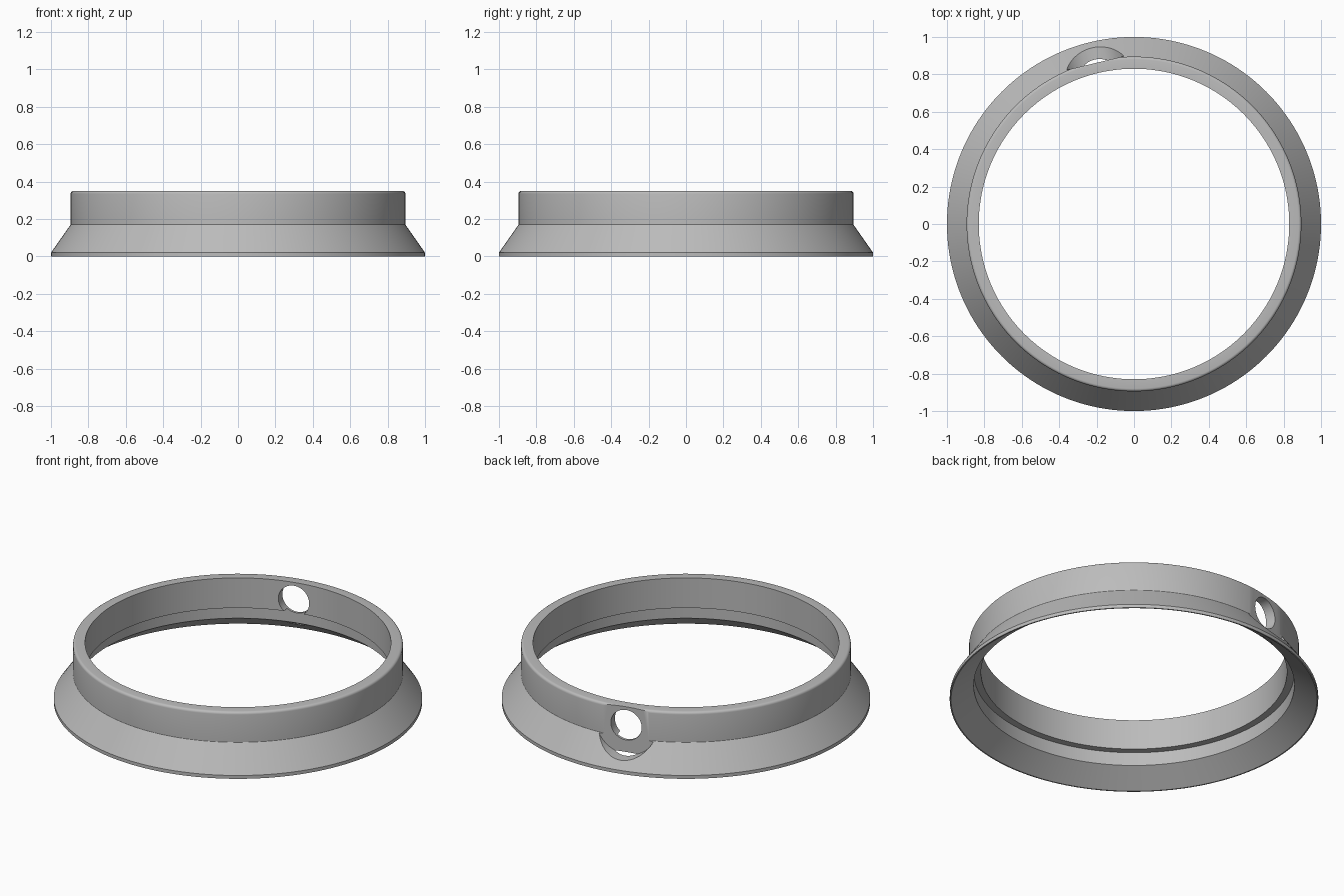
import bpy
import bmesh
from math import cos, sin, pi, radians
from mathutils import Matrix, Vector

cube = bpy.data.objects.get("Cube")
if cube:
    bpy.data.objects.remove(cube, do_unlink=True)

grey = bpy.data.materials.new("mid grey")
grey.use_nodes = True
colour = (0.5, 0.5, 0.5, 1)
grey.diffuse_color = colour
grey.node_tree.nodes["Principled BSDF"].inputs["Base Color"].default_value = colour


def make_object(name, bm):
    bmesh.ops.recalc_face_normals(bm, faces=bm.faces)
    mesh = bpy.data.meshes.new(name)
    bm.to_mesh(mesh)
    bm.free()
    mesh.materials.append(grey)
    obj = bpy.data.objects.new(name, mesh)
    bpy.context.collection.objects.link(obj)
    return obj


def lathe(name, profile, steps):
    bm = bmesh.new()
    verts = [bm.verts.new((r, 0, z)) for r, z in profile]
    edges = [bm.edges.new((v, verts[i - 1])) for i, v in enumerate(verts)]
    bmesh.ops.spin(bm, geom=verts + edges, cent=(0, 0, 0), axis=(0, 0, 1),
                   angle=2 * pi, steps=steps, use_duplicate=False)
    bmesh.ops.remove_doubles(bm, verts=bm.verts, dist=0.0001)
    return make_object(name, bm)


def radial_cutter(name, radius, inner, outer, angle, height):
    """Cylinder lying along a radius of the ring."""
    out = Vector((cos(angle), sin(angle), 0))
    place = (Matrix.Translation(out * (inner + outer) / 2 + Vector((0, 0, height)))
             @ out.to_track_quat('Z', 'Y').to_matrix().to_4x4())
    bm = bmesh.new()
    bmesh.ops.create_cone(bm, cap_ends=True, segments=64, radius1=radius,
                          radius2=radius, depth=outer - inner, matrix=place)
    obj = make_object(name, bm)
    obj.hide_render = True
    return obj


# Ring section: flared skirt, upright collar with rounded rim, stepped inside
collar, top, fillet = 0.895, 0.35, 0.015
rim = [(collar - fillet + fillet * cos(a), top - fillet + fillet * sin(a))
       for a in (i * pi / 8 for i in range(5))]
profile = ([(1, 0), (1, 0.02), (collar, 0.17)] + rim
           + [(0.83, top), (0.83, 0.17), (0.87, 0.17), (0.87, 0.09), (0.993, 0)])
ring = lathe("flared_ring", profile, 160)

# Side hole and the flat spot-face around it
hole_angle, hole_height = radians(103.5), 0.24
cutters = [
    radial_cutter("spot_face_cutter", 0.175, 0.885, 1.2, hole_angle, hole_height),
    radial_cutter("side_hole_cutter", 0.09, 0.7, 1.1, hole_angle, hole_height),
]
bpy.ops.object.select_all(action='DESELECT')
ring.select_set(True)
bpy.context.view_layer.objects.active = ring
for cutter in cutters:
    mod = ring.modifiers.new(cutter.name, 'BOOLEAN')
    mod.operation = 'DIFFERENCE'
    mod.solver = 'EXACT'
    mod.object = cutter
    bpy.ops.object.modifier_apply(modifier=mod.name)
    bpy.data.objects.remove(cutter, do_unlink=True)

bpy.ops.object.shade_smooth_by_angle(angle=radians(30))
